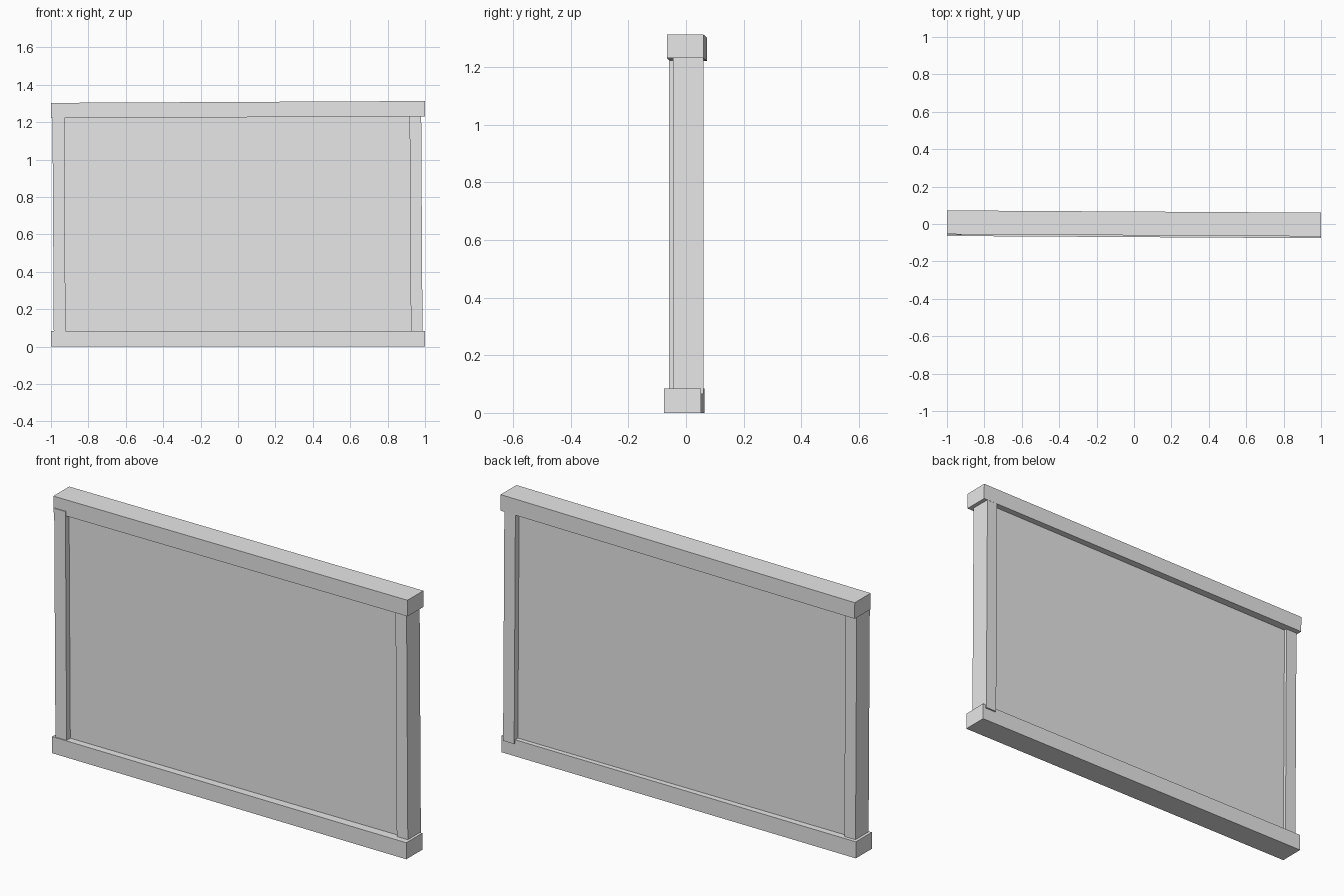
import bpy
from mathutils import Euler, Matrix, Vector

default_cube = bpy.data.objects.get("Cube")
if default_cube:
    bpy.data.objects.remove(default_cube, do_unlink=True)

# Single plain grey for the whole frame
grey = bpy.data.materials.new("light_grey")
grey.use_nodes = True
grey.diffuse_color = (0.8, 0.8, 0.8, 1)
grey.node_tree.nodes["Principled BSDF"].inputs["Base Color"].default_value = (0.8, 0.8, 0.8, 1)


def add_beam(name, centre, size, tilt=0.0, yaw=0.0):
    """Flat-faced box, slightly crooked: tilt about y, yaw about z."""
    bpy.ops.mesh.primitive_cube_add(size=1)
    beam = bpy.context.object
    beam.name = beam.data.name = name
    place = (Matrix.Translation(Vector(centre))
             @ Euler((0, tilt, yaw)).to_matrix().to_4x4()
             @ Matrix.Diagonal((*size, 1)))
    beam.data.transform(place)
    beam.data.materials.append(grey)
    return beam


# Rails run the full length, each turned a little
add_beam("top_rail", (0, 0.003, 1.267), (2.0, 0.127, 0.082), tilt=-0.005, yaw=-0.006)
add_beam("bottom_rail", (0, -0.006, 0.042), (2.0, 0.128, 0.084), yaw=-0.006)

# Leaning posts, offset to opposite sides of the panel
add_beam("left_post", (0.952, 0.0075, 0.655), (0.062, 0.105, 1.18), tilt=-0.006)
add_beam("right_post", (-0.957, -0.007, 0.655), (0.063, 0.105, 1.18), tilt=-0.006)

# Recessed panel, its edges hidden inside the frame
add_beam("panel", (0, 0, 0.655), (1.9, 0.06, 1.18))
